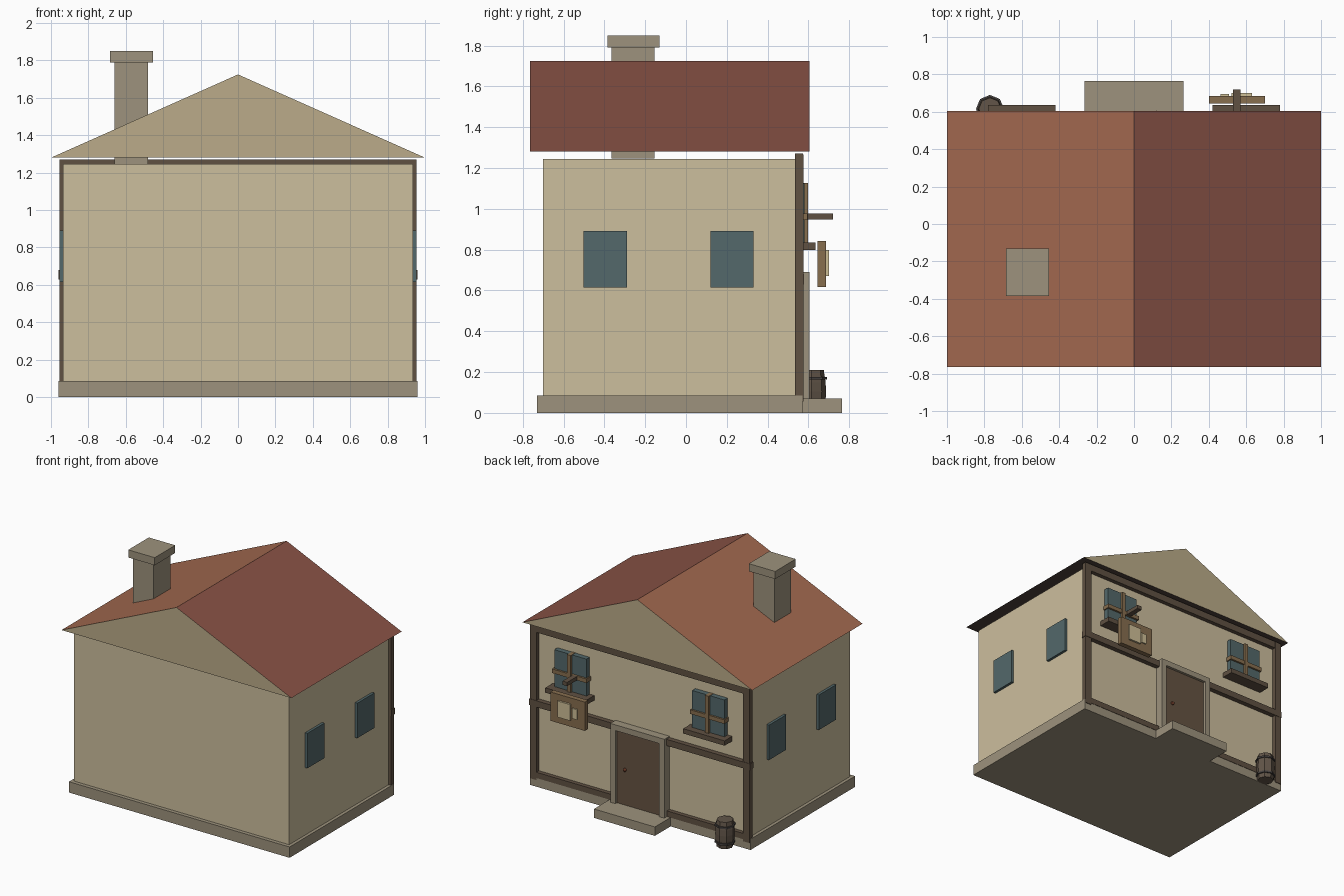
import bpy, bmesh
from math import radians, tau
from mathutils import Matrix

if "Cube" in bpy.data.objects:
    bpy.data.objects.remove(bpy.data.objects["Cube"])


def mat(name, r, g, b):
    m = bpy.data.materials.new(name)
    m.diffuse_color = [(c / 255) ** 2.2 for c in (r, g, b)] + [1]
    m.use_nodes = True
    m.node_tree.nodes["Principled BSDF"].inputs["Base Color"].default_value = m.diffuse_color
    return m


PLASTER = mat("plaster", 203, 189, 156)
GABLE = mat("gable_plaster", 186, 170, 136)
STONE = mat("stone", 156, 145, 124)
TIMBER = mat("dark_timber", 96, 82, 68)
WOOD = mat("wood", 134, 110, 80)
DOOR = mat("door_wood", 102, 84, 68)
GLASS = mat("glass", 84, 104, 106)
TILE_L = mat("tile_left", 160, 104, 80)
TILE_R = mat("tile_right", 136, 84, 72)
UNDER = mat("roof_underside", 78, 66, 60)
CREAM = mat("cream", 206, 190, 150)
BRASS = mat("knob_metal", 130, 74, 54)
BARREL = mat("barrel_wood", 98, 86, 74)
IRON = mat("iron", 74, 70, 68)


def finish(bm, name, *mats):
    me = bpy.data.meshes.new(name)
    bm.to_mesh(me)
    bm.free()
    ob = bpy.data.objects.new(name, me)
    for m in mats:
        me.materials.append(m)
    bpy.context.collection.objects.link(ob)
    return ob


def box(name, x, y, z, m):
    """Box given by its (min, max) extents."""
    bm = bmesh.new()
    size = [b - a for a, b in (x, y, z)]
    mid = [(a + b) / 2 for a, b in (x, y, z)]
    bmesh.ops.create_cube(bm, size=1, matrix=Matrix.Translation(mid) @ Matrix.Diagonal((*size, 1)))
    return finish(bm, name, m)


def lathe(name, profile, cx, cy, sides, m):
    """Turned solid from (radius, z) pairs."""
    bm = bmesh.new()
    rings = []
    for r, z in profile:
        ring = bmesh.ops.create_circle(bm, segments=sides, radius=r,
                                       matrix=Matrix.Translation((cx, cy, z)))["verts"]
        rings.append(ring)
    for a, b in zip(rings, rings[1:]):
        for i in range(sides):
            j = (i + 1) % sides
            bm.faces.new((a[i], a[j], b[j], b[i]))
    bm.faces.new(rings[0])
    bm.faces.new(rings[-1])
    bmesh.ops.recalc_face_normals(bm, faces=bm.faces)
    return finish(bm, name, m)


# Foundation, walls and doorstep
box("foundation", (-.96, .96), (-.73, .57), (0, .085), STONE)
box("walls", (-.935, .935), (-.70, .54), (.08, 1.245), PLASTER)
box("doorstep", (-.265, .265), (.56, .765), (0, .07), STONE)

# Roof: triangular prism with plastered gable ends
bm = bmesh.new()
tri = [(-1, 1.28), (1, 1.28), (0, 1.725)]
f = [bm.verts.new((x, -.765, z)) for x, z in tri]
b = [bm.verts.new((x, .605, z)) for x, z in tri]
bm.faces.new(f)
bm.faces.new(b[::-1])
for i, k in ((0, 3), (1, 2), (2, 1)):
    j = (i + 1) % 3
    bm.faces.new((f[i], b[i], b[j], f[j])).material_index = k
bmesh.ops.recalc_face_normals(bm, faces=bm.faces)
finish(bm, "roof", GABLE, TILE_L, TILE_R, UNDER)

# Chimney
box("chimney_stack", (-.66, -.48), (-.365, -.155), (1.247, 1.79), STONE)
box("chimney_cap", (-.685, -.455), (-.385, -.13), (1.79, 1.85), STONE)

# Timber frame on the entrance wall
for s, side in ((-1, "left"), (1, "right")):
    box(f"corner_post_{side}", sorted((s * .90, s * .955)), (.535, .575), (.055, 1.265), TIMBER)
    box(f"middle_beam_{side}", sorted((s * .22, s * .96)), (.535, .578), (.63, .68), TIMBER)
    box(f"bottom_beam_{side}", sorted((s * .22, s * .95)), (.535, .573), (.07, .115), TIMBER)
box("top_beam", (-.955, .955), (.535, .573), (1.215, 1.27), TIMBER)

# Side windows
for s, side in ((-1, "left"), (1, "right")):
    for n, y in enumerate((-.395, .225)):
        box(f"{side}_window_{n + 1}", sorted((s * .93, s * .955)), (y - .106, y + .106),
            (.615, .89), GLASS)

# Entrance-wall windows with cross bars and sills
for cx, side in ((-.6, "left"), (.6, "right")):
    box(f"window_glass_{side}", (cx - .14, cx + .14), (.53, .58), (.83, 1.125), GLASS)
    box(f"window_mullion_{side}", (cx - .016, cx + .016), (.54, .598), (.83, 1.127), WOOD)
    box(f"window_crossbar_{side}", (cx - .15, cx + .15), (.54, .595), (.945, .977), WOOD)
    box(f"window_sill_{side}", (cx - .18, cx + .18), (.53, .635), (.797, .835), TIMBER)

# Door, frame and knob
box("door", (-.195, .195), (.53, .585), (.06, .655), DOOR)
for s, side in ((-1, "left"), (1, "right")):
    box(f"door_jamb_{side}", sorted((s * .19, s * .235)), (.53, .605), (.06, .65), STONE)
box("door_lintel", (-.235, .235), (.53, .605), (.645, .69), STONE)
bm = bmesh.new()
bmesh.ops.create_uvsphere(bm, u_segments=8, v_segments=6, radius=.014,
                          matrix=Matrix.Translation((.118, .592, .35)))
finish(bm, "door_knob", BRASS)

# Hanging sign with a simple mug shape
box("sign_bracket", (.53, .57), (.54, .72), (.947, .977), TIMBER)
box("sign_board", (.40, .70), (.645, .685), (.617, .843), WOOD)
box("mug_body", (.52, .63), (.68, .70), (.67, .797), CREAM)
box("mug_handle", (.463, .507), (.68, .695), (.69, .77), CREAM)

# Barrel with two hoops
BX, BY = -.77, .615
lathe("barrel", [(.06, 0), (.069, .06), (.071, .105), (.069, .15), (.06, .21)], BX, BY, 8, BARREL)
for n, z in enumerate((.04, .17)):
    lathe(f"barrel_hoop_{n + 1}", [(.075, z - .007), (.075, z + .007)], BX, BY, 8, IRON)
